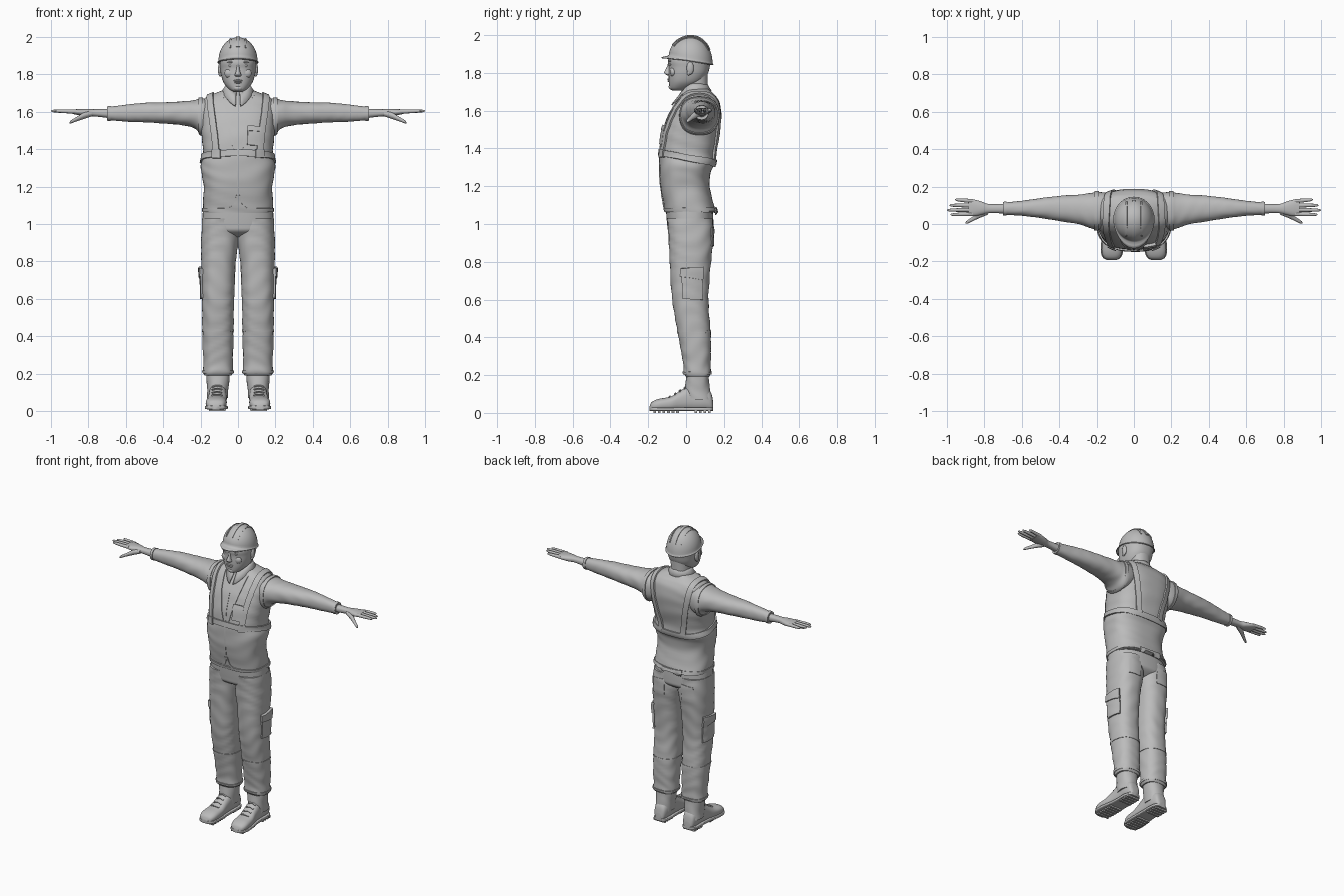
import bpy, bmesh, math
from mathutils import Vector, Matrix
from mathutils.bvhtree import BVHTree

cube = bpy.data.objects.get("Cube")
if cube:
    bpy.data.objects.remove(cube, do_unlink=True)

grey = bpy.data.materials.new("plain grey")
grey.use_nodes = True
grey.diffuse_color = (.5, .5, .5, 1)
for node in grey.node_tree.nodes:
    if node.type == 'BSDF_PRINCIPLED':
        node.inputs["Base Color"].default_value = grey.diffuse_color
        node.inputs["Roughness"].default_value = .7
parts = []


def finish(name, bm):
    bmesh.ops.recalc_face_normals(bm, faces=bm.faces)
    mesh = bpy.data.meshes.new(name)
    bm.to_mesh(mesh)
    bm.free()
    mesh.materials.append(grey)
    obj = bpy.data.objects.new(name, mesh)
    bpy.context.collection.objects.link(obj)
    parts.append(obj)
    return obj


def skin(name, rows, closed_row=True, closed_path=False, cap=True):
    """Bridge equal rows of points into a surface."""
    bm = bmesh.new()
    grid = [[bm.verts.new(p) for p in row] for row in rows]
    pairs = list(zip(grid, grid[1:]))
    if closed_path:
        pairs.append((grid[-1], grid[0]))
    for a, b in pairs:
        n = len(a)
        for i in range(n if closed_row else n - 1):
            j = (i + 1) % n
            bm.faces.new((a[i], a[j], b[j], b[i]))
    if cap and not closed_path:
        bm.faces.new(grid[0])
        bm.faces.new(grid[-1])
    return finish(name, bm)


def spline(keys, steps):
    """Smooth in-between values for a list of key tuples."""
    keys = [Vector(k) for k in keys]
    out = []
    for i in range(len(keys) - 1):
        a, b, c, d = keys[max(i - 1, 0)], keys[i], keys[i + 1], keys[min(i + 2, len(keys) - 1)]
        for s in range(steps):
            t = s / steps
            out.append(b + (c - a) * (t / 2) + (a * 2 - b * 5 + c * 4 - d) * (t * t / 2)
                       + (b * 3 - a - c * 3 + d) * (t ** 3 / 2))
    return out + [keys[-1]]


def loft(name, axis, keys, side=1, power=2.3, folds=0, sides=36, steps=6):
    """Rounded sections along an axis; each key is (position, low, high, low, high)."""
    rows = []
    for t, a0, a1, b0, b1 in spline(keys, steps):
        row = []
        for k in range(sides):
            ang = math.tau * k / sides
            c, s = math.cos(ang), math.sin(ang)
            wave = 1 + folds * math.sin(t * 75 + 3 * math.sin(ang * 2 + t * 9))
            u = (a0 + a1) / 2 + (a1 - a0) / 2 * wave * math.copysign(abs(c) ** (2 / power), c)
            v = (b0 + b1) / 2 + (b1 - b0) / 2 * wave * math.copysign(abs(s) ** (2 / power), s)
            x, y, z = {'x': (t, u, v), 'y': (u, t, v), 'z': (u, v, t)}[axis]
            row.append((x * side, y, z))
        rows.append(row)
    return skin(name, rows)


def strip(name, target, path, width, height, side=1, closed=False, steps=6):
    """Raised band laid over the surface of another part."""
    mesh = target.data
    tree = BVHTree.FromPolygons([v.co for v in mesh.vertices], [p.vertices[:] for p in mesh.polygons])
    pts = [Vector((x * side, y, z)) for x, y, z in path]
    if not closed:
        pts = spline(pts, steps)
    hits = [tree.find_nearest(p)[:2] for p in pts]
    rows, n = [], len(hits)
    for i, (p, nor) in enumerate(hits):
        ahead = hits[(i + 1) % n if closed else min(i + 1, n - 1)][0]
        behind = hits[i - 1 if closed else max(i - 1, 0)][0]
        across = (ahead - behind).cross(nor).normalized() * (width / 2)
        row = []
        for u, h in ((-1, -.005), (-1, height), (-.5, height), (0, height),
                     (.5, height), (1, height), (1, -.005)):
            q, m = tree.find_nearest(p + across * u)[:2]
            row.append(q + m * h)
        rows.append(row)
    return skin(name, rows, closed_path=closed)


def ring(cx, cy, cz, rx, ry, axis='z', tilt=0, n=48):
    pts = []
    for k in range(n):
        c, s = rx * math.cos(math.tau * k / n), ry * math.sin(math.tau * k / n)
        pts.append((cx + c, cy + s, cz - tilt * s) if axis == 'z' else (cx, cy + c, cz + s))
    return pts


def blob(name, centre, size, side=1, turn=0):
    bm = bmesh.new()
    x, y, z = centre
    mat = Matrix.Translation((x * side, y, z)) @ Matrix.Rotation(turn * side, 4, 'Y') @ Matrix.Diagonal((*size, 1))
    bmesh.ops.create_uvsphere(bm, u_segments=20, v_segments=12, radius=1, matrix=mat)
    return finish(name, bm)


def box(name, centre, size):
    bm = bmesh.new()
    bmesh.ops.create_cube(bm, size=1, matrix=Matrix.Translation(centre) @ Matrix.Diagonal((*size, 1)))
    return finish(name, bm)


# Jacket body and hips
torso = loft("jacket_body", 'z', [(z, -w, w, f, b) for z, w, f, b in (
    (1.06, .185, -.11, .16), (1.09, .187, -.115, .15), (1.2, .183, -.135, .125), (1.27, .195, -.14, .13),
    (1.32, .198, -.14, .152), (1.38, .186, -.138, .155), (1.48, .195, -.125, .178), (1.58, .2, -.09, .187),
    (1.64, .195, -.055, .178), (1.675, .172, -.03, .16), (1.695, .13, -.015, .14), (1.715, .08, 0, .12))],
    power=2.6, folds=.007, sides=64)
loft("trouser_hips", 'z', [(.93, -.1, .1, -.04, .1), (.96, -.17, .17, -.09, .14),
                           (1, -.19, .19, -.1, .145), (1.1, -.185, .185, -.108, .14)], power=2.5)
strip("jacket_hem", torso, ring(0, .02, 1.075, .2, .14), .02, .006, closed=True)
strip("chest_belt", torso, ring(0, .01, 1.35, .2, .15, tilt=.2), .035, .009, closed=True)
strip("back_hem_flap", torso, [(-.08, .17, 1.075), (0, .17, 1.07), (.08, .17, 1.075)], .035, .012)
strip("front_zip", torso, [(0, -.1, 1.58), (0, -.14, 1.4), (0, -.14, 1.15)], .008, .003)
strip("chest_pocket", torso, [(.085, -.12, 1.52), (.08, -.13, 1.42)], .062, .011)
strip("chest_pocket_flap", torso, [(.087, -.12, 1.525), (.085, -.12, 1.495)], .068, .015)

# Neck and folded shirt collar
loft("neck", 'z', [(1.66, -.075, .075, -.025, .125), (1.71, -.064, .064, -.02, .115),
                   (1.8, -.065, .065, -.03, .115)])
rows = []
for drop, grow in ((0, 0), (.35, .25), (1, 1)):
    row = []
    for k in range(33):
        a = math.radians(-82 + 344 * k / 32)
        front = max(0, -math.sin(a))
        rx, ry = .066 + .026 * grow, .068 + .022 * grow
        high = 1.745 - .04 * front ** 2
        row.append((rx * math.cos(a), .045 + ry * math.sin(a) - .035 * front ** 3 * drop,
                    high - drop * (.04 + .035 * front ** 4)))
    rows.append(row)
collar = skin("shirt_collar", rows, closed_row=False, cap=False)
collar.modifiers.new("thickness", 'SOLIDIFY').thickness = .008

# Head and face
head = loft("head", 'z', [(z, -w, w, f, b) for z, w, f, b in (
    (1.706, .022, -.07, -.02), (1.718, .045, -.085, .02), (1.75, .074, -.09, .08), (1.79, .089, -.092, .112),
    (1.83, .095, -.091, .125), (1.87, .097, -.094, .13), (1.93, .085, -.07, .11), (1.96, .04, -.03, .07))], sides=48)
loft("nose", 'z', [(1.787, -.01, .01, -.1, -.07), (1.795, -.018, .018, -.112, -.07),
                   (1.805, -.014, .014, -.115, -.07), (1.83, -.008, .008, -.102, -.07),
                   (1.855, -.008, .008, -.094, -.07)], sides=20)
blob("upper_lip", (0, -.09, 1.766), (.024, .009, .005))
blob("lower_lip", (0, -.089, 1.757), (.02, .009, .006))
blob("chin", (0, -.074, 1.726), (.026, .018, .016))

# Hard hat: dome running out into a brim and visor
profile = [(math.sin(math.radians(a)), math.cos(math.radians(a)), 0) for a in range(3, 91, 6)]
profile += [(1, 0, g) for g in (.2, .6, 1)]
rows = []
for r, h, g in profile:
    row = []
    for k in range(48):
        a = math.tau * k / 48
        c, s = math.cos(a), math.sin(a)
        y = .115 * r * s
        z = 1.872 + .125 * h - .17 * y * (1 - h) - .008 * g
        row.append((.104 * r * c * (1 + .06 * g), .025 + y * (1 + .05 * g) - .035 * g * max(0, -s) ** 2, z))
    rows.append(row)
helmet = skin("hard_hat", rows, cap=False)
bm = bmesh.new()
bm.from_mesh(helmet.data)
bmesh.ops.holes_fill(bm, edges=[e for e in bm.edges if e.is_boundary and e.verts[0].co.z > 1.98])
bm.to_mesh(helmet.data)
bm.free()
for x, w in ((-.045, .01), (0, .022), (.045, .01)):
    arc = [(x, .025 + .115 * math.cos(math.radians(a)), 1.872 + .125 * math.sin(math.radians(a)))
           for a in range(25, 160, 15)]
    strip("hard_hat_ridge", helmet, arc, w, .004)
helmet.modifiers.new("thickness", 'SOLIDIFY').thickness = .006

# Everything that comes in pairs
for side, tag in ((1, "left_"), (-1, "right_")):
    # Face details
    blob(tag + "eye", (.036, -.08, 1.845), (.017, .009, .007), side)
    blob(tag + "brow", (.037, -.084, 1.864), (.023, .009, .005), side, .1)
    blob(tag + "cheek", (.045, -.068, 1.805), (.028, .018, .026), side)
    blob(tag + "ear", (.096, .022, 1.825), (.011, .019, .034), side)
    blob(tag + "ear_lobe", (.095, .014, 1.799), (.008, .01, .012), side)

    # Harness straps and vest lapel
    strip(tag + "strap", torso, [(.125, -.15, 1.38), (.14, -.13, 1.5), (.155, -.06, 1.64), (.15, .04, 1.7),
                                 (.14, .14, 1.67), (.125, .18, 1.55), (.085, .17, 1.33)], .034, .01, side)
    strip(tag + "strap_buckle", torso, [(.125, -.15, 1.4), (.125, -.15, 1.355)], .046, .015, side)
    strip(tag + "lapel", torso, [(.085, -.02, 1.69), (.065, -.09, 1.58), (.02, -.14, 1.4)], .012, .005, side)
    strip(tag + "hem_corner", torso, [(.004, -.14, 1.15), (.018, -.14, 1.1), (.05, -.13, 1.075)], .012, .005, side)

    # Sleeve and hand
    sleeve = loft(tag + "sleeve", 'x', [
        (.12, .0, .16, 1.5, 1.665), (.19, -.03, .172, 1.475, 1.672), (.23, -.022, .165, 1.51, 1.662),
        (.3, .0, .157, 1.528, 1.655), (.4, .016, .15, 1.537, 1.65), (.5, .032, .138, 1.543, 1.647),
        (.6, .044, .124, 1.547, 1.637), (.7, .05, .114, 1.556, 1.624)], side, folds=.01)
    strip(tag + "armhole_edge", sleeve, ring(.2, .07, 1.575, .11, .11, 'x'), .022, .006, side, True)
    strip(tag + "cuff", sleeve, ring(.69, .082, 1.59, .04, .04, 'x'), .018, .004, side, True)
    loft(tag + "hand", 'x', [(.68, .056, .108, 1.565, 1.615), (.77, .058, .106, 1.575, 1.613),
                             (.81, .05, .118, 1.575, 1.615), (.85, .042, .13, 1.581, 1.614),
                             (.885, .043, .133, 1.588, 1.611)], side, sides=24)
    for finger, y0, y1, tip in (("index", .053, .05, .98), ("middle", .076, .074, .998),
                                ("ring", .099, .1, .985), ("little", .122, .13, .955)):
        span = tip - .86
        keys = []
        for t, r in ((0, .011), (.35, .0105), (.7, .009), (.93, .0065), (1, .002)):
            y, z = y0 + (y1 - y0) * t, 1.6 + .004 * t
            keys.append((.86 + span * t, y - r, y + r, z - r, z + r))
        loft(tag + finger + "_finger", 'x', keys, side, 2, sides=14, steps=3)
    loft(tag + "thumb", 'x', [(.78, .05, .09, 1.575, 1.605), (.82, .034, .07, 1.562, 1.597),
                              (.86, .016, .04, 1.549, 1.573), (.89, .002, .02, 1.538, 1.555),
                              (.9, .004, .01, 1.538, 1.543)], side, 2, sides=16)

    # Trouser leg with cargo pocket and seams
    leg = loft(tag + "trouser_leg", 'z', [
        (.19, .035, .18, .0, .122), (.21, .026, .186, -.012, .13), (.25, .028, .184, -.014, .13),
        (.32, .026, .188, -.025, .132), (.43, .024, .19, -.045, .13), (.55, .022, .192, -.066, .12),
        (.65, .018, .193, -.078, .12), (.8, .012, .196, -.086, .132), (.92, -.005, .197, -.092, .145),
        (1.03, .0, .19, -.1, .14)], side, 2.4, folds=.016, sides=40)
    strip(tag + "knee_seam", leg, ring(.107, .04, .43, .1, .1), .01, .003, side, True)
    strip(tag + "trouser_hem", leg, ring(.107, .06, .21, .09, .08), .014, .005, side, True)
    strip(tag + "cargo_pocket", leg, [(.21, .03, .76), (.21, .035, .68), (.21, .035, .6)], .11, .011, side)
    strip(tag + "cargo_flap", leg, [(.21, .03, .77), (.21, .03, .715)], .12, .017, side)
    strip(tag + "back_pocket", leg, [(.11, .16, .99), (.11, .16, .88)], .09, .005, side)

    # Boot, sole, tread and laces
    loft(tag + "boot_shaft", 'z', [(.07, .055, .165, .0, .135), (.13, .05, .165, -.005, .125),
                                   (.22, .04, .172, .004, .118)], side, folds=.015)
    shape = [(-.193, .118, .018, .035), (-.18, .118, .042, .058), (-.145, .117, .055, .074),
             (-.08, .114, .054, .087), (-.03, .11, .049, .118), (.03, .108, .047, .15),
             (.09, .108, .048, .145), (.13, .108, .038, .11), (.143, .108, .022, .06)]
    boot = loft(tag + "boot", 'y', [(y, c - w, c + w, .01, h) for y, c, w, h in shape], side, 2.5)
    loft(tag + "sole", 'y', [(y, c - w - .005, c + w + .005, .01, .03) for y, c, w, h in shape], side, 6)
    for k in range(13):
        y = -.165 + k * .024
        if not -.03 < y < .05:
            box(tag + "tread", (.112 * side, y, .008), (.088, .014, .016))
    for k in range(4):
        y, z = -.085 + k * .025, .09 + k * .018
        strip(tag + "lace", boot, [(.085, y, z - .01), (.112, y - .005, z + .01), (.14, y, z - .01)], .008, .006, side)

# Smooth shading with crisp edges
bpy.ops.object.select_all(action='DESELECT')
for obj in parts:
    obj.select_set(True)
bpy.context.view_layer.objects.active = parts[0]
bpy.ops.object.shade_smooth_by_angle(angle=math.radians(45))
